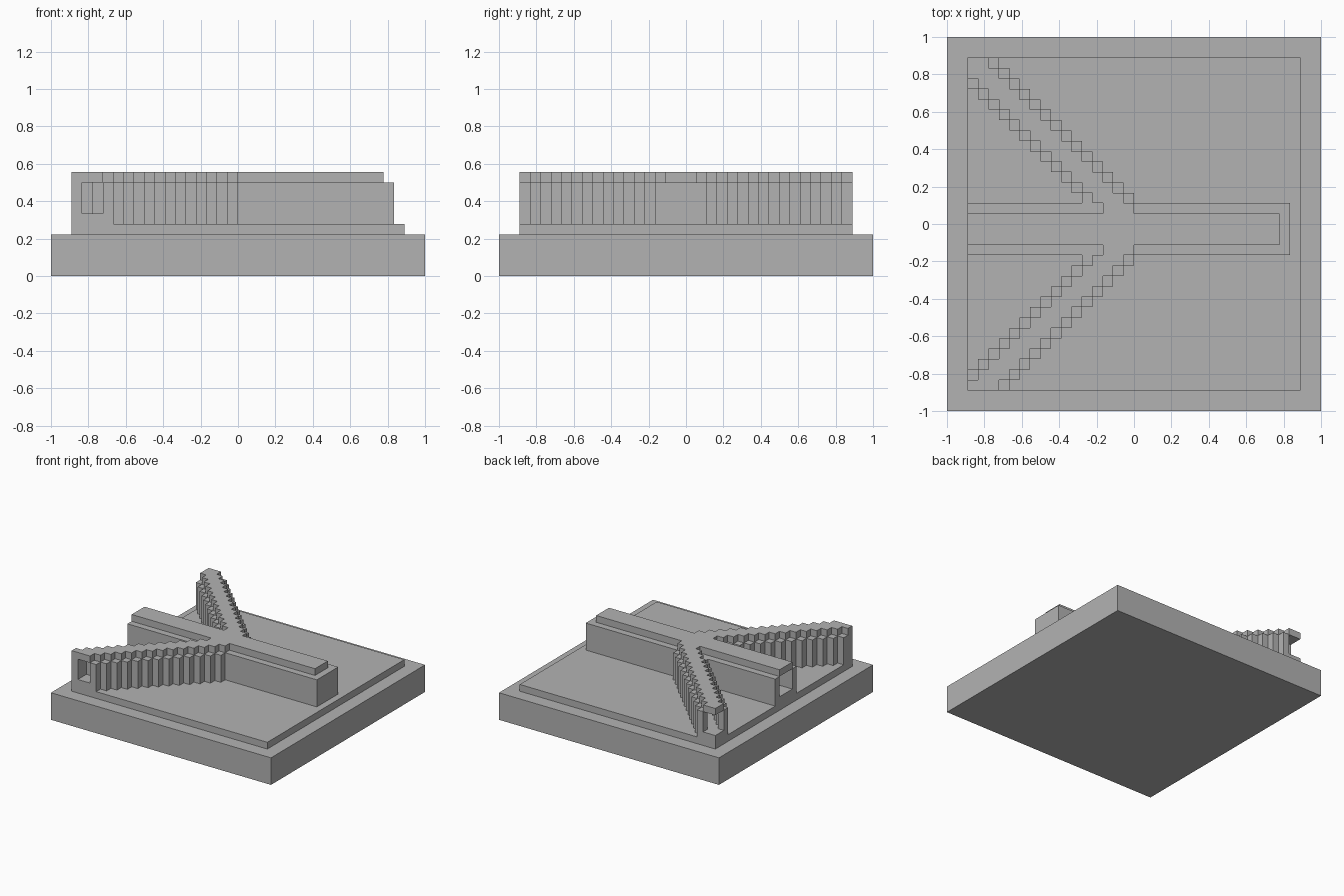
import bpy
import bmesh

U = 1 / 18      # one block of the modular grid
EDGE = 16       # half width of the raised plate, in blocks

if "Cube" in bpy.data.objects:
    bpy.data.objects.remove(bpy.data.objects["Cube"], do_unlink=True)

stone = bpy.data.materials.new("stone_grey")
stone.use_nodes = True
stone.diffuse_color = (0.45, 0.45, 0.45, 1)
stone.node_tree.nodes["Principled BSDF"].inputs["Base Color"].default_value = (0.45, 0.45, 0.45, 1)


def footprint(grow):
    """Cells of the spine and both stepped arms, widened by grow blocks."""
    cells = set()
    for x in range(-EDGE, EDGE):
        for y in range(-EDGE, EDGE):
            spine = x < 14 + grow and -2 - grow <= y < 1 + grow
            # the back arm mirrors the front arm across the spine
            row = y if y < 0 else -2 - y
            arm = row - grow <= x < row + 3 + grow and row < 0
            if spine or arm:
                cells.add((x, y))
    return cells


def finish(name, bm):
    mesh = bpy.data.meshes.new(name)
    bm.to_mesh(mesh)
    bm.free()
    mesh.materials.append(stone)
    bpy.context.collection.objects.link(bpy.data.objects.new(name, mesh))


def slab(name, half, z0, z1):
    """Square block centred on the origin."""
    bm = bmesh.new()
    bmesh.ops.create_cube(bm, size=1)
    for v in bm.verts:
        v.co.x *= 2 * half * U
        v.co.y *= 2 * half * U
        v.co.z = (z1 if v.co.z > 0 else z0) * U
    finish(name, bm)


def course(name, cells, z0, z1):
    """Extrude a set of grid cells, keeping only the outer faces."""
    bm = bmesh.new()

    def quad(*points):
        bm.faces.new([bm.verts.new((x * U, y * U, z * U)) for x, y, z in points])

    for x, y in sorted(cells):
        ring = [(x, y), (x + 1, y), (x + 1, y + 1), (x, y + 1)]
        quad(*[(a, b, z1) for a, b in ring])
        quad(*[(a, b, z0) for a, b in reversed(ring)])
        sides = [(0, -1), (1, 0), (0, 1), (-1, 0)]
        for i, (dx, dy) in enumerate(sides):
            if (x + dx, y + dy) not in cells:
                p, q = ring[i], ring[(i + 1) % 4]
                quad((*p, z0), (*q, z0), (*q, z1), (*p, z1))
    bmesh.ops.remove_doubles(bm, verts=bm.verts, dist=U / 100)
    bmesh.ops.dissolve_limit(bm, angle_limit=0.01, verts=bm.verts, edges=bm.edges)
    finish(name, bm)


# Ground slab and raised plate
slab("base_slab", 18, 0, 4)
slab("raised_plate", EDGE, 4, 5)

# Hollow passages: floor course, side walls, narrower roof
outer = footprint(1)
inner = footprint(0)
passage = inner - {(-EDGE, -EDGE)}     # front arm keeps its corner post
course("passage_floor", outer, 5, 6)
course("passage_walls", outer - passage, 6, 9)
course("passage_roof", inner, 9, 10)
